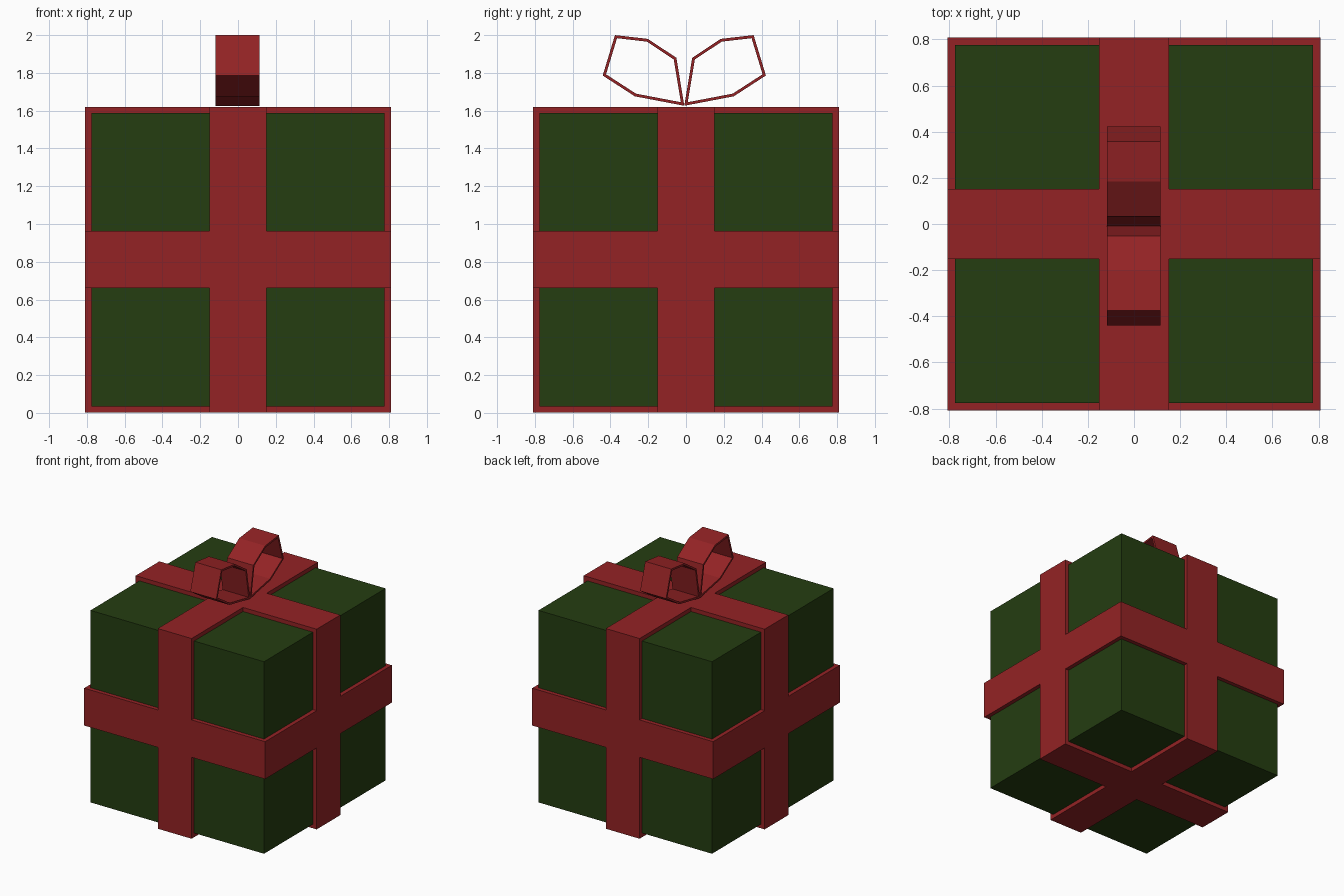
import bpy, bmesh, math
from mathutils import Matrix

if "Cube" in bpy.data.objects:
    bpy.data.objects.remove(bpy.data.objects["Cube"])

def material(name, rgb):
    m = bpy.data.materials.new(name)
    m.diffuse_color = (*rgb, 1)
    m.use_nodes = True
    m.node_tree.nodes["Principled BSDF"].inputs["Base Color"].default_value = m.diffuse_color
    return m

RED = material("ribbon red", (0.295, 0.0165, 0.018))
GREEN = material("paper green", (0.018, 0.047, 0.0055))
MID = 0.811          # height of the box centre
BOX, BAND, WIDTH = 0.776, 0.809, 0.151   # half sizes

def strip(name, points, half_width, thickness, mat, turn=Matrix()):
    """Closed ribbon: a (y, z) outline extruded along x, thickened inward."""
    bm = bmesh.new()
    rows = [[bm.verts.new((x, y, z)) for y, z in points]
            for x in (-half_width, half_width)]
    n = len(points)
    for i in range(n):
        j = (i + 1) % n
        # outline runs anticlockwise seen from +x, so faces point outward
        bm.faces.new((rows[0][i], rows[0][j], rows[1][j], rows[1][i]))
    bmesh.ops.recalc_face_normals(bm, faces=bm.faces)
    bm.transform(turn)
    me = bpy.data.meshes.new(name)
    bm.to_mesh(me)
    bm.free()
    me.materials.append(mat)
    ob = bpy.data.objects.new(name, me)
    bpy.context.collection.objects.link(ob)
    s = ob.modifiers.new("thickness", 'SOLIDIFY')
    s.thickness, s.offset, s.use_even_offset = thickness, -1, True
    return ob

# wrapped box
bpy.ops.mesh.primitive_cube_add(size=2 * BOX, location=(0, 0, MID))
box = bpy.context.object
box.name = "gift_box"
box.data.materials.append(GREEN)

# three ribbon bands, one around each axis
square = [(-BAND, -BAND), (BAND, -BAND), (BAND, BAND), (-BAND, BAND)]
turns = {"band_front_to_back": Matrix(),
         "band_side_to_side": Matrix.Rotation(math.pi / 2, 4, 'Z'),
         "band_around_middle": Matrix.Rotation(math.pi / 2, 4, 'Y')}
for name, turn in turns.items():
    strip(name, square, WIDTH, 0.04, RED, turn).location.z = MID

# bow: one faceted loop mirrored to the other side
loop = [(0.0, 1.626), (0.262, 1.676), (0.432, 1.786),
        (0.367, 2.0), (0.193, 1.98), (0.042, 1.88)]
bow = strip("bow_loops", loop, 0.116, 0.015, RED)
bow.location = (-0.002, -0.009, 0)
bow.modifiers.new("other_loop", 'MIRROR').use_axis = (False, True, False)
bow.modifiers["other_loop"].use_mirror_merge = False
